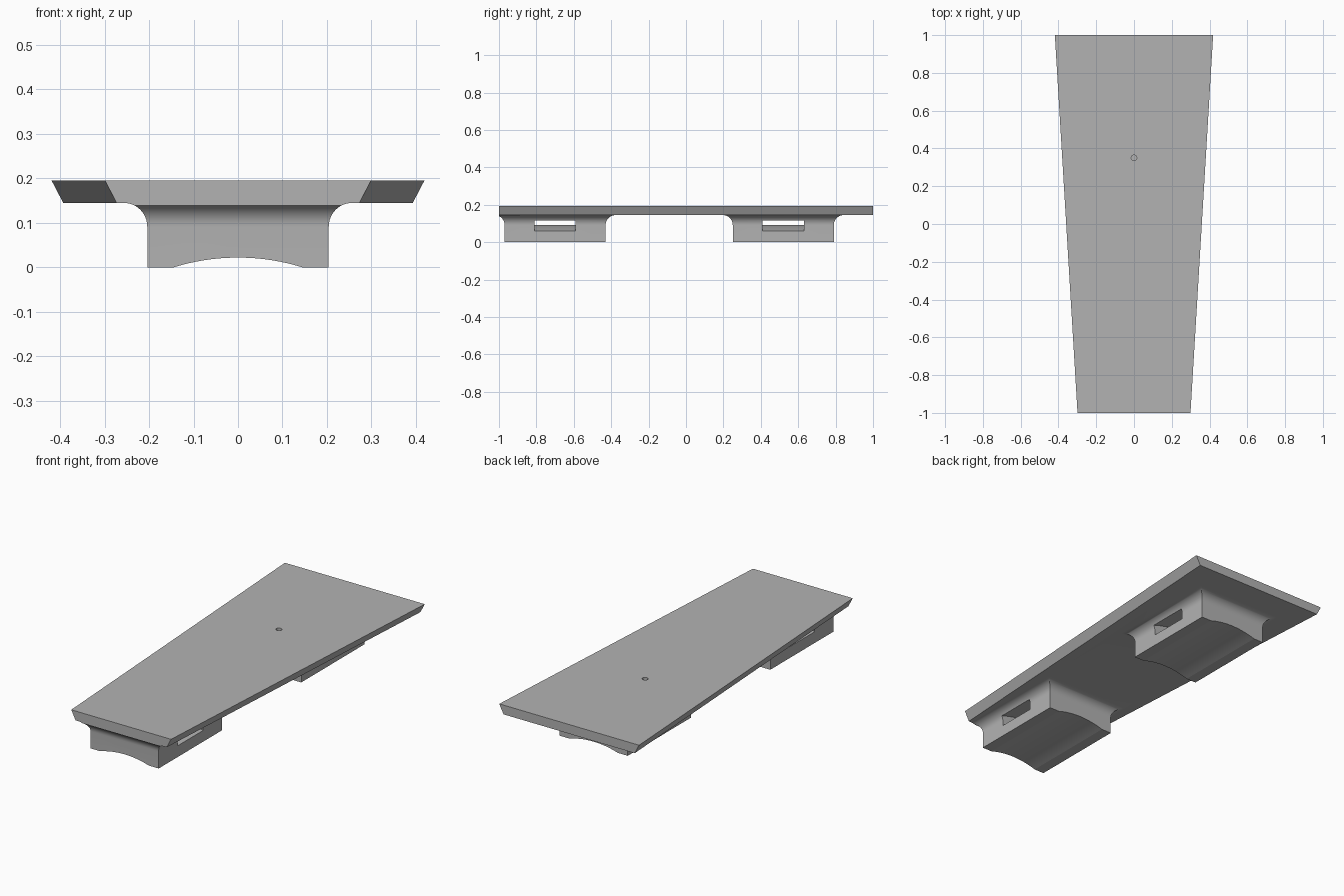
import bpy, bmesh, math

if "Cube" in bpy.data.objects:
    bpy.data.objects.remove(bpy.data.objects["Cube"])

TOP, UNDER = 0.195, 0.145      # plate top and underside heights
HALF_W, R = 0.204, 0.053       # foot half width, fillet radius

grey = bpy.data.materials.new("plain grey")
grey.diffuse_color = (0.45, 0.45, 0.45, 1)
grey.use_nodes = True
grey.node_tree.nodes["Principled BSDF"].inputs["Base Color"].default_value = grey.diffuse_color


def make(name, rings, clip_y=None):
    """Closed solid lofted through rings of equal point count."""
    bm = bmesh.new()
    loops = [[bm.verts.new(p) for p in ring] for ring in rings]
    n = len(loops[0])
    for a, b in zip(loops, loops[1:]):
        for i in range(n):
            j = (i + 1) % n
            bm.faces.new((a[i], a[j], b[j], b[i]))
    bm.faces.new(loops[0][::-1])
    bm.faces.new(loops[-1])
    if clip_y is not None:
        bmesh.ops.bisect_plane(bm, geom=bm.verts[:] + bm.edges[:] + bm.faces[:],
                               plane_co=(0, clip_y, 0), plane_no=(0, -1, 0), clear_outer=True)
        bmesh.ops.holes_fill(bm, edges=[e for e in bm.edges if e.is_boundary])
    bmesh.ops.recalc_face_normals(bm, faces=bm.faces[:])
    me = bpy.data.meshes.new(name)
    bm.to_mesh(me)
    bm.free()
    me.materials.append(grey)
    ob = bpy.data.objects.new(name, me)
    bpy.context.collection.objects.link(ob)
    return ob


def prism(name, profile, y0, y1):
    return make(name, [[(x, y, z) for x, z in profile] for y in (y0, y1)])


def combine(ob, other, operation):
    """Apply a boolean and discard the helper."""
    bpy.context.view_layer.objects.active = ob
    m = ob.modifiers.new("bool", 'BOOLEAN')
    m.operation, m.object, m.solver = operation, other, 'EXACT'
    bpy.ops.object.modifier_apply(modifier=m.name)
    bpy.data.objects.remove(other)


def arch(half, z_end, rise, n=24):
    """Arc points from -half to +half, rising in the middle."""
    rad = (half * half + rise * rise) / (2 * rise)
    xs = [half * (2 * i / n - 1) for i in range(n + 1)]
    return [(x, z_end + rise - rad + math.sqrt(rad * rad - x * x)) for x in xs]


def foot(y0, y1):
    # flared block: straight walls, quarter-round fillet into the plate
    levels = [(0, 0)]
    for i in range(13):
        a = math.pi / 2 * i / 12
        levels.append((R * (1 - math.cos(a)), UNDER - R + R * math.sin(a)))
    levels.append((R, UNDER + 0.02))
    rings = [[(-HALF_W - d, y0 - d, z), (HALF_W + d, y0 - d, z),
              (HALF_W + d, y1 + d, z), (-HALF_W - d, y1 + d, z)] for d, z in levels]
    block = make("foot", rings, clip_y=-1)
    # shallow arched hollow along the bottom
    hollow = arch(0.145, 0, 0.022) + [(0.145, -0.1), (-0.145, -0.1)]
    combine(block, prism("hollow", hollow, y0 - 0.2, y1 + 0.2), 'DIFFERENCE')
    return block


# tapered plate with bevelled long sides
def section(w, y):
    return [(-w, y, TOP), (w, y, TOP), (w - 0.026, y, UNDER), (-w + 0.026, y, UNDER)]


body = make("mounting_plate", [section(0.299, -1), section(0.419, 1)])

for start in (-0.97, 0.25):
    combine(body, foot(start, start + 0.54), 'UNION')
    # curved strap slot through the foot
    low = arch(0.3, 0.023, 0.069)
    high = [(x, z + 0.058) for x, z in reversed(low)]
    combine(body, prism("slot", low + high, start + 0.16, start + 0.38), 'DIFFERENCE')

# small blind hole in the top
ring = [(0.015 * math.cos(math.tau * i / 24), 0.35 + 0.015 * math.sin(math.tau * i / 24))
        for i in range(24)]
combine(body, make("hole", [[(x, y, z) for x, y in ring] for z in (UNDER, TOP + 0.1)]), 'DIFFERENCE')

bpy.ops.object.select_all(action='DESELECT')
body.select_set(True)
bpy.context.view_layer.objects.active = body
bpy.ops.object.shade_smooth_by_angle(angle=math.radians(30))
